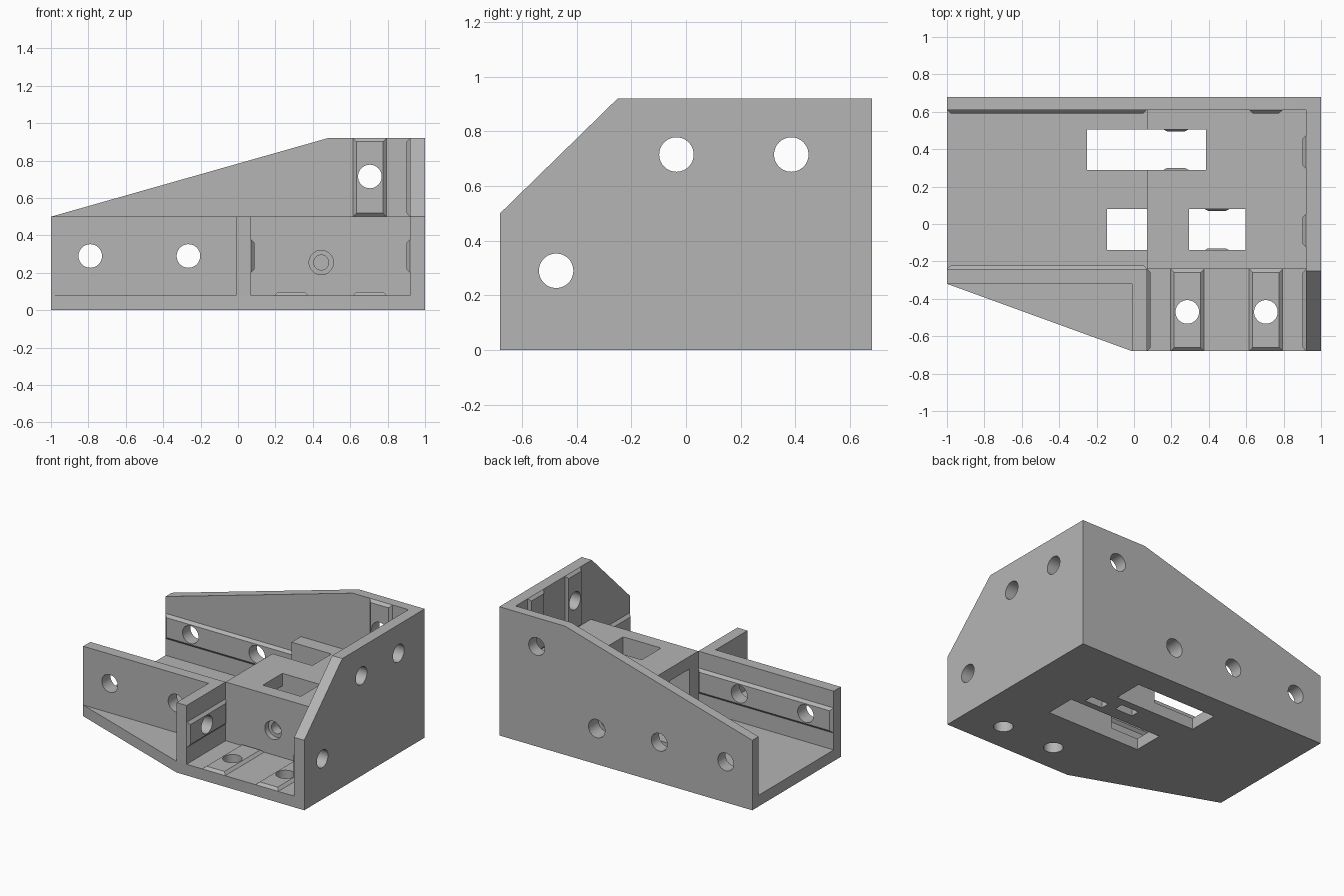
import bpy, bmesh, math
from mathutils import Vector, Matrix

if "Cube" in bpy.data.objects:
    bpy.data.objects.remove(bpy.data.objects["Cube"])

grey = bpy.data.materials.new("plain grey")
grey.use_nodes = True
COLOUR = (0.46, 0.46, 0.46, 1)
grey.diffuse_color = COLOUR
grey.node_tree.nodes["Principled BSDF"].inputs["Base Color"].default_value = COLOUR

parts, pads = [], []
TOP, MID, BASE = 0.92, 0.5, 0.08
X_IN, BACK, FRONT = 0.92, 0.61, -0.68
BLOCK_X, BLOCK_Y = 0.07, -0.24


def finish(bm, name):
    bmesh.ops.recalc_face_normals(bm, faces=bm.faces)
    mesh = bpy.data.meshes.new(name)
    bm.to_mesh(mesh)
    bm.free()
    mesh.materials.append(grey)
    ob = bpy.data.objects.new(name, mesh)
    bpy.context.scene.collection.objects.link(ob)
    return ob


def plate(name, outline, place, offset):
    """Extrude a 2D outline; place maps (u, v) to the 3D start face."""
    bm = bmesh.new()
    face = bm.faces.new([bm.verts.new(place(u, v)) for u, v in outline])
    out = bmesh.ops.extrude_face_region(bm, geom=[face])
    moved = [g for g in out["geom"] if isinstance(g, bmesh.types.BMVert)]
    bmesh.ops.translate(bm, verts=moved, vec=offset)
    return finish(bm, name)


def box(name, x, y, z):
    corners = [(x[0], y[0]), (x[1], y[0]), (x[1], y[1]), (x[0], y[1])]
    return plate(name, corners, lambda u, v: (u, v, z[0]), (0, 0, z[1] - z[0]))


def bore(axis, a, b, start, end, radius=0.063):
    """Cylinder cutter along an axis; a and b are the other two coordinates."""
    mid = (start + end) / 2
    pos, turn = {"X": ((mid, a, b), Matrix.Rotation(math.pi / 2, 4, "Y")),
                 "Y": ((a, mid, b), Matrix.Rotation(math.pi / 2, 4, "X")),
                 "Z": ((a, b, mid), Matrix())}[axis]
    bm = bmesh.new()
    bmesh.ops.create_cone(bm, cap_ends=True, segments=48, radius1=radius, radius2=radius,
                          depth=abs(end - start), matrix=Matrix.Translation(pos) @ turn)
    return finish(bm, "bore_cutter")


def rail(name, centre, along, across, normal, height=0.018):
    """Raised key with sloped sides; along and across are half extents."""
    c, u, v, n = map(Vector, (centre, along, across, normal))
    bm = bmesh.new()
    rings = []
    for inset, lift in ((0, -0.004), (0, 0), (0.019, height)):
        uu, vv = u - u.normalized() * inset, v - v.normalized() * inset
        rings.append([bm.verts.new(c + n * lift + uu * s + vv * t)
                      for s, t in ((-1, -1), (1, -1), (1, 1), (-1, 1))])
    for low, high in zip(rings, rings[1:]):
        for i in range(4):
            j = (i + 1) % 4
            bm.faces.new((low[i], low[j], high[j], high[i]))
    bm.faces.new(rings[0])
    bm.faces.new(rings[-1])
    pads.append(finish(bm, name))


# Floor, walls and centre block
parts.append(plate("floor", [(-1, -0.32), (-0.01, FRONT), (1, FRONT), (1, 0.68), (-1, 0.68)],
                   lambda u, v: (u, v, 0), (0, 0, BASE)))
parts.append(plate("back_wall", [(-1, BASE), (1, BASE), (1, TOP), (0.48, TOP), (-1, MID)],
                   lambda u, v: (u, BACK, v), (0, 0.07, 0)))
parts.append(plate("right_wall", [(FRONT, BASE), (BACK, BASE), (BACK, TOP), (-0.25, TOP), (FRONT, MID)],
                   lambda u, v: (X_IN, u, v), (0.08, 0, 0)))
parts.append(box("front_wall", (-1, -0.01), (-0.32, BLOCK_Y), (BASE, MID)))
parts.append(box("cross_wall", (-0.01, BLOCK_X), (FRONT, BLOCK_Y), (BASE, MID)))
parts.append(box("centre_block", (BLOCK_X, X_IN), (BLOCK_Y, BACK), (BASE, MID)))

# Keys that fit the slots of the joined bars
HALF = 0.09
mid_y, half_y = (FRONT + BLOCK_Y) / 2, (BLOCK_Y - FRONT) / 2
mid_z, half_z = (MID + TOP) / 2, (TOP - MID) / 2
mid_x, half_x = (BLOCK_X - 1) / 2, (BLOCK_X + 1) / 2
for side, y, n in (("back", BACK, -1), ("front", BLOCK_Y, 1)):
    rail(side + "_wall_key", (mid_x, y, 0.29), (half_x, 0, 0), (0, 0, HALF), (0, n, 0))
for side, x, n in (("cross", BLOCK_X, 1), ("right", X_IN, -1)):
    rail(side + "_wall_key", (x, mid_y, 0.29), (0, half_y, 0), (0, 0, HALF), (n, 0, 0))
for x in (0.285, 0.705):
    rail("floor_key", (x, mid_y, BASE), (0, half_y, 0), (HALF, 0, 0), (0, 0, 1))
for y in (-0.035, 0.385):
    rail("right_upright_key", (X_IN, y, mid_z), (0, 0, half_z), (0, HALF, 0), (-1, 0, 0))
rail("back_upright_key", (0.705, BACK, mid_z), (0, 0, half_z), (HALF, 0, 0), (0, -1, 0))

# Pads around the tension screws inside the belt slots
for x, y0, y1 in ((0.225, 0.29, 0.505), (0.443, -0.14, 0.08)):
    for y, n in ((y0, 1), (y1, -1)):
        rail("screw_pad", (x, y, 0.255), (0, 0, 0.07), (0.066, 0, 0), (0, n, 0), 0.01)

# Round holes: bolts, then the two screws with head recesses
bores = [bore("X", -0.475, 0.29, -0.1, 1.1),
         bore("X", -0.035, 0.715, 0.8, 1.1),
         bore("X", 0.385, 0.715, 0.8, 1.1),
         bore("Y", 0.705, 0.715, 0.5, 0.8),
         bore("Y", 0.445, 0.255, -0.3, -0.2, 0.065),
         bore("Y", 0.445, 0.255, -0.3, 0.22, 0.04),
         bore("Y", 0.23, 0.255, 0.57, 0.8, 0.065),
         bore("Y", 0.23, 0.255, 0.13, 0.8, 0.04)]
bores += [bore("Y", x, 0.29, -0.4, 0.8) for x in (-0.79, -0.265)]
bores += [bore("Z", x, -0.47, -0.1, 0.2) for x in (0.285, 0.705)]

# Belt slots and nut pockets
slots = [box("slot_cutter", (-0.25, 0.385), (0.29, 0.505), (-0.1, 0.6)),
         box("slot_cutter", (-0.145, 0.595), (-0.14, 0.08), (-0.1, 0.41)),
         box("slot_cutter", (0.295, 0.595), (-0.14, 0.08), (0.3, 0.6)),
         box("nut_cutter", (0.375, 0.515), (0.125, 0.19), (-0.1, 0.33)),
         box("nut_cutter", (0.16, 0.3), (0.17, 0.235), (-0.1, 0.33))]


def bounds(ob):
    cols = list(zip(*(v.co for v in ob.data.vertices)))
    return [(min(c), max(c)) for c in cols]


def overlaps(a, b):
    return all(p[0] < q[1] and q[0] < p[1] for p, q in zip(bounds(a), bounds(b)))


# Cut every part, then drop the cutters
for ob in parts + pads:
    for cutter in bores + (slots if ob in parts else []):
        if overlaps(ob, cutter):
            mod = ob.modifiers.new("cut", "BOOLEAN")
            mod.operation, mod.solver, mod.object = "DIFFERENCE", "EXACT", cutter
bpy.context.view_layer.update()
graph = bpy.context.evaluated_depsgraph_get()
cut = [(ob, bpy.data.meshes.new_from_object(ob.evaluated_get(graph))) for ob in parts + pads]
for ob, mesh in cut:
    ob.modifiers.clear()
    ob.data = mesh
for cutter in bores + slots:
    bpy.data.objects.remove(cutter)

# Smooth bores, sharp edges
bpy.ops.object.select_all(action="DESELECT")
for ob in parts + pads:
    ob.select_set(True)
bpy.context.view_layer.objects.active = parts[0]
bpy.ops.object.shade_smooth_by_angle(angle=math.radians(25))
